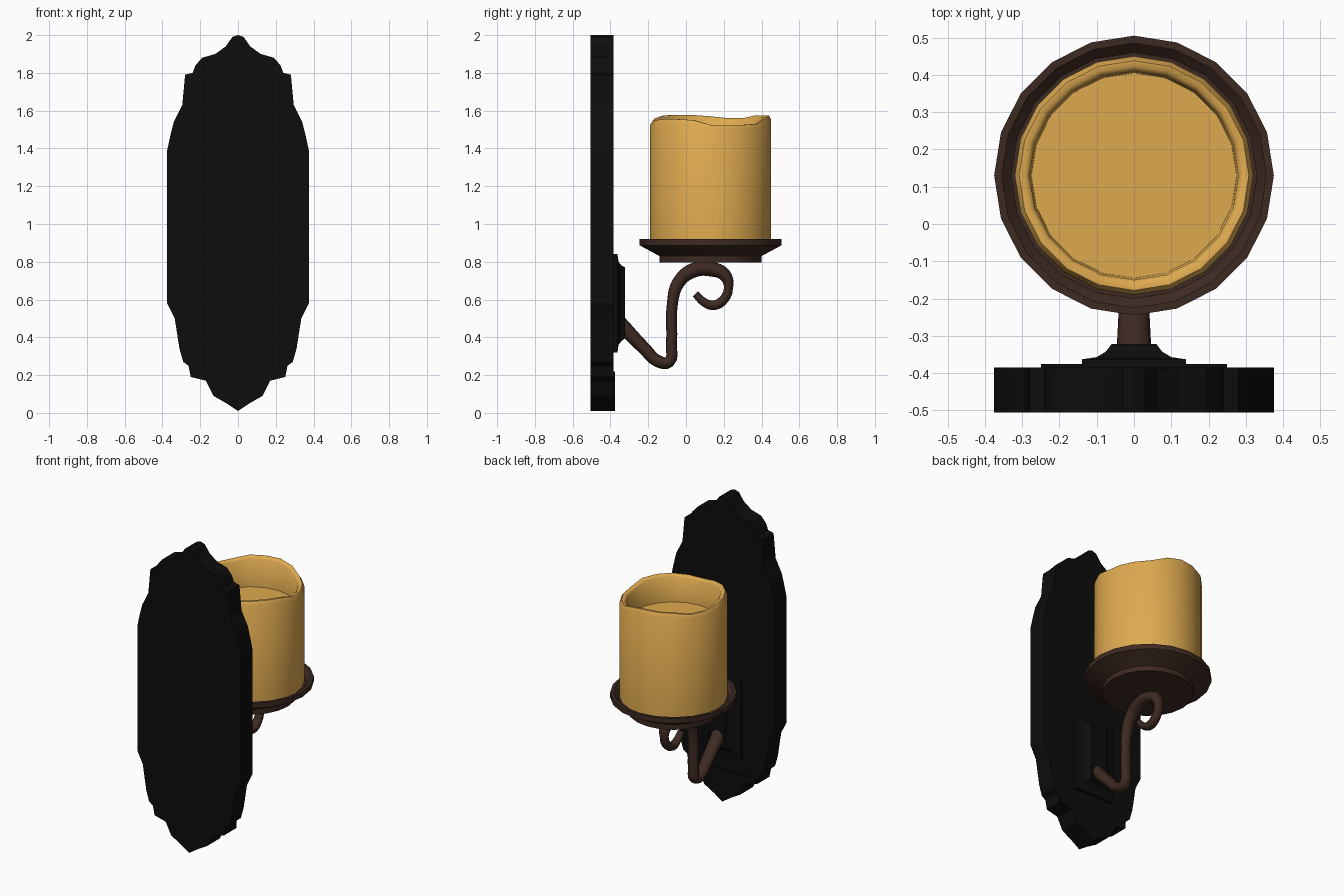
import bpy, bmesh, math

if "Cube" in bpy.data.objects:
    bpy.data.objects.remove(bpy.data.objects["Cube"])

CY = 0.13      # candle and dish axis
SIDES = 20


def material(name, rgb):
    m = bpy.data.materials.new(name)
    m.diffuse_color = (*rgb, 1)
    m.use_nodes = True
    m.node_tree.nodes["Principled BSDF"].inputs["Base Color"].default_value = m.diffuse_color
    return m


IRON = material("black_iron", (0.004, 0.004, 0.004))
BRONZE = material("bronze", (0.048, 0.023, 0.016))
WAX = material("wax", (0.73, 0.40, 0.08))


def finish(bm, name, mat, smooth=None):
    bmesh.ops.recalc_face_normals(bm, faces=bm.faces)
    me = bpy.data.meshes.new(name)
    bm.to_mesh(me)
    bm.free()
    ob = bpy.data.objects.new(name, me)
    bpy.context.collection.objects.link(ob)
    me.materials.append(mat)
    if smooth:
        bpy.ops.object.select_all(action='DESELECT')
        ob.select_set(True)
        bpy.context.view_layer.objects.active = ob
        bpy.ops.object.shade_smooth_by_angle(angle=math.radians(smooth))
    return ob


def loft(rings, name, mat, smooth=None):
    """Skin closed rings of equal size and cap both ends."""
    bm = bmesh.new()
    vs = [[bm.verts.new(p) for p in r] for r in rings]
    n = len(vs[0])
    for a, b in zip(vs, vs[1:]):
        for i in range(n):
            j = (i + 1) % n
            bm.faces.new((a[i], a[j], b[j], b[i]))
    bm.faces.new(vs[0])
    bm.faces.new(vs[-1])
    return finish(bm, name, mat, smooth)


def ring(r, z):
    """Circle about the candle axis; z is a height or one height per side."""
    zs = z if isinstance(z, list) else [z] * SIDES
    return [(r * math.cos(2 * math.pi * i / SIDES),
             CY + r * math.sin(2 * math.pi * i / SIDES), zs[i]) for i in range(SIDES)]


def slab(half, y0, y1, name):
    """Mirror a half outline in x and extrude it along y."""
    outline = half + [(-x, z) for x, z in reversed(half) if x > 0]
    return loft([[(x, y, z) for x, z in outline] for y in (y0, y1)], name, IRON)


# Wall plate with chipped outline
lower = [(0.25, 0.19), (0.17, 0.17), (0.13, 0.09), (0.06, 0.05), (0.0, 0.01)]
slab([(0.0, 2.0), (0.03, 1.99), (0.065, 1.94), (0.12, 1.90), (0.19, 1.88),
      (0.225, 1.84), (0.24, 1.80), (0.28, 1.79), (0.295, 1.63), (0.34, 1.54),
      (0.36, 1.46), (0.375, 1.39), (0.375, 0.58), (0.335, 0.50), (0.31, 0.34),
      (0.29, 0.27), (0.262, 0.25)] + lower, -0.505, -0.385, "wall_plate")

# Raised strip at the foot of the plate
slab([(0.0, 0.22), (0.25, 0.22)] + lower, -0.39, -0.375, "plate_foot")

# Stepped mounting block
steps = [(0.14, 0.32, 0.84, -0.39), (0.14, 0.32, 0.84, -0.363), (0.10, 0.36, 0.80, -0.357),
         (0.075, 0.38, 0.78, -0.342), (0.06, 0.395, 0.77, -0.322)]
loft([[(-w, y, a), (w, y, a), (w, y, b), (-w, y, b)] for w, a, b, y in steps],
     "mounting_block", IRON)

# Scrolled arm, slightly flattened tube
path = [(-0.35, 0.475, 1.15), (-0.22, 0.34, 1.0), (-0.145, 0.272, 0.95), (-0.09, 0.27, 0.9),
        (-0.077, 0.36, 0.85), (-0.072, 0.58, 0.85), (-0.04, 0.69, 1.0), (0.04, 0.755, 1.15),
        (0.14, 0.76, 1.15), (0.205, 0.73, 1.0), (0.225, 0.66, 0.7), (0.19, 0.59, 0.75),
        (0.14, 0.57, 0.75), (0.09, 0.59, 0.65), (0.05, 0.63, 0.55)]
cu = bpy.data.curves.new("arm", 'CURVE')
cu.dimensions = '3D'
cu.bevel_depth = 0.034
cu.bevel_resolution = 2
cu.resolution_u = 4
cu.use_fill_caps = True
sp = cu.splines.new('BEZIER')
sp.bezier_points.add(len(path) - 1)
for p, (y, z, r) in zip(sp.bezier_points, path):
    p.co = (0, y, z)
    p.radius = r
    p.handle_left_type = p.handle_right_type = 'AUTO'
arm = bpy.data.objects.new("arm", cu)
bpy.context.collection.objects.link(arm)
cu.materials.append(BRONZE)
arm.scale.x = 1.2
bpy.ops.object.select_all(action='DESELECT')
arm.select_set(True)
bpy.context.view_layer.objects.active = arm
bpy.ops.object.convert(target='MESH')
bpy.ops.object.shade_smooth_by_angle(angle=math.radians(50))

# Dish
loft([ring(r, z) for r, z in [(0.27, 0.797), (0.27, 0.83), (0.375, 0.887), (0.375, 0.92),
                              (0.355, 0.92), (0.33, 0.895)]], "dish", BRONZE, 30)

# Candle with melted rim and hollow top
rim = [1.525, 1.525, 1.525, 1.53, 1.56, 1.575, 1.575, 1.575, 1.56, 1.56,
       1.57, 1.577, 1.577, 1.575, 1.56, 1.545, 1.55, 1.555, 1.555, 1.55]
loft([ring(0.32, 0.88), ring(0.32, [z - 0.02 for z in rim]), ring(0.308, rim),
      ring(0.292, rim), ring(0.28, [z - 0.012 for z in rim]), ring(0.275, 1.38)],
     "candle", WAX, 50)
